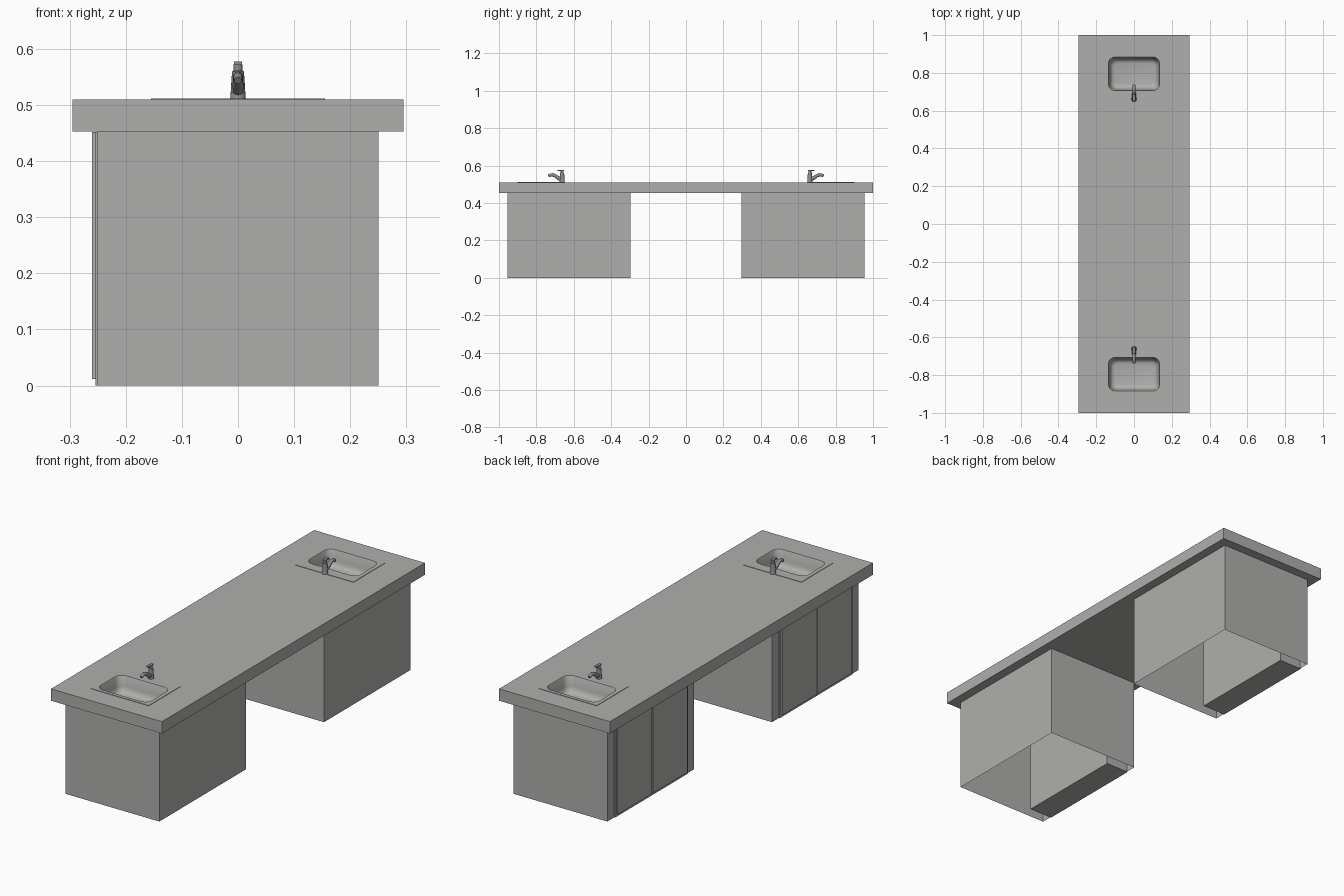
import bpy, bmesh, math
from mathutils import Matrix, Vector

if "Cube" in bpy.data.objects:
    bpy.data.objects.remove(bpy.data.objects["Cube"])


def material(name, v):
    m = bpy.data.materials.new(name)
    m.diffuse_color = (*v, 1)
    m.use_nodes = True
    m.node_tree.nodes["Principled BSDF"].inputs["Base Color"].default_value = m.diffuse_color
    return m


GREY = material("light_grey", (0.43, 0.43, 0.42))
STEEL = material("steel_grey", (0.43, 0.43, 0.42))
DARK = material("dark_tap_grey", (0.28, 0.28, 0.28))


def finish(bm, name, mat, turn=0, smooth=False, recalc=True):
    if recalc:
        bmesh.ops.recalc_face_normals(bm, faces=bm.faces)
    bm.transform(Matrix.Rotation(turn, 4, 'Z'))
    me = bpy.data.meshes.new(name)
    bm.to_mesh(me)
    bm.free()
    me.materials.append(mat)
    ob = bpy.data.objects.new(name, me)
    bpy.context.collection.objects.link(ob)
    if smooth:
        bpy.ops.object.select_all(action='DESELECT')
        ob.select_set(True)
        bpy.context.view_layer.objects.active = ob
        bpy.ops.object.shade_smooth_by_angle(angle=math.radians(40))
    return ob


def box(name, x0, x1, y0, y1, z0, z1, mat=GREY, turn=0, open_ends=False):
    bm = bmesh.new()
    bmesh.ops.create_cube(bm, size=1)
    for v in bm.verts:
        v.co = ((x0 + x1) / 2 + v.co.x * (x1 - x0),
                (y0 + y1) / 2 + v.co.y * (y1 - y0),
                (z0 + z1) / 2 + v.co.z * (z1 - z0))
    if open_ends:
        bm.normal_update()
        bmesh.ops.delete(bm, geom=[f for f in bm.faces if abs(f.normal.z) > 0.5],
                         context='FACES')
    return finish(bm, name, mat, turn, recalc=not open_ends)


def loft(rings, start=True, end=True):
    bm = bmesh.new()
    rows = [[bm.verts.new(p) for p in r] for r in rings]
    n = len(rows[0])
    for a, b in zip(rows, rows[1:]):
        for i in range(n):
            j = (i + 1) % n
            bm.faces.new((a[i], a[j], b[j], b[i]))
    if start:
        bm.faces.new(rows[0][::-1])
    if end:
        bm.faces.new(rows[-1])
    return bm


def rounded(hx, hy, r, z, cy, seg=6):
    pts = []
    for q, (sx, sy) in enumerate(((1, 1), (-1, 1), (-1, -1), (1, -1))):
        for k in range(seg + 1):
            a = math.pi / 2 * (q + k / seg)
            pts.append(Vector((sx * (hx - r) + r * math.cos(a),
                               cy + sy * (hy - r) + r * math.sin(a), z)))
    return pts


TOP = 0.51
CY = 0.795

# Worktop with two sink cut-outs
worktop = box("worktop", -0.295, 0.295, -1, 1, 0.453, TOP)
cutters = []
for turn in (0, math.pi):
    bm = loft([rounded(0.137, 0.09, 0.037, z, CY) for z in (0.3, 0.6)])
    c = finish(bm, "sink_cutter", GREY, turn)
    c.hide_render = True
    cutters.append(c)
    mod = worktop.modifiers.new("hole", 'BOOLEAN')
    mod.object = c
    mod.solver = 'EXACT'
bpy.context.view_layer.update()
cut = bpy.data.meshes.new_from_object(
    worktop.evaluated_get(bpy.context.evaluated_depsgraph_get()))
worktop.modifiers.clear()
worktop.data = cut
for c in cutters:
    bpy.data.objects.remove(c)

# Cabinets: open-bottomed shells with a shallow door unit on the -x side
for side, lo, hi in (("front", -0.955, -0.297), ("back", 0.297, 0.955)):
    box(side + "_cabinet", -0.25, 0.25, lo, hi, 0, 0.453, open_ends=True)
    a, b = lo + 0.052, hi - 0.052
    mid = (a + b) / 2
    box(side + "_door_frame", -0.254, -0.13, a, b, 0, 0.452)
    box(side + "_door_1", -0.26, -0.25, a + 0.012, mid - 0.003, 0.012, 0.452)
    box(side + "_door_2", -0.26, -0.25, mid + 0.003, b - 0.012, 0.012, 0.452)

for side, turn in (("back", 0), ("front", math.pi)):
    # Sink: thin rim plate running into a rounded basin
    rings = [rounded(0.155, 0.122, 0.002, TOP, 0.778),
             rounded(0.155, 0.122, 0.002, TOP + 0.002, 0.778)]
    for hx, hy, r, z in ((0.136, 0.089, 0.036, 0.002), (0.133, 0.086, 0.034, -0.003),
                         (0.128, 0.081, 0.033, -0.045), (0.124, 0.077, 0.032, -0.060),
                         (0.116, 0.069, 0.028, -0.070), (0.104, 0.057, 0.022, -0.074)):
        rings.append(rounded(hx, hy, r, TOP + z, CY))
    finish(loft(rings, start=False), side + "_sink", STEEL, turn, True, False)

    # Tap body
    rings = []
    for z, r in ((0.0, 0.0145), (0.004, 0.0135), (0.03, 0.012), (0.05, 0.0105),
                 (0.052, 0.008), (0.062, 0.008)):
        rings.append([(r * math.cos(t * math.pi / 8), 0.662 + r * math.sin(t * math.pi / 8),
                       TOP + z) for t in range(16)])
    finish(loft(rings), side + "_tap_body", DARK, turn, True)

    # Tap lever
    box(side + "_tap_lever", -0.007, 0.007, 0.651, 0.686, 0.571, 0.578, DARK, turn)

    # Curved spout
    path = [(0.662, 0.522, 0.010), (0.68, 0.532, 0.010), (0.698, 0.545, 0.009),
            (0.712, 0.551, 0.009), (0.727, 0.550, 0.008), (0.736, 0.544, 0.007)]
    rings = []
    for i, (y, z, r) in enumerate(path):
        p, q = path[max(i - 1, 0)], path[min(i + 1, len(path) - 1)]
        t = math.atan2(q[1] - p[1], q[0] - p[0])
        rings.append([(r * math.cos(k * math.pi / 6),
                       y - math.sin(t) * r * math.sin(k * math.pi / 6),
                       z + math.cos(t) * r * math.sin(k * math.pi / 6)) for k in range(12)])
    finish(loft(rings), side + "_tap_spout", DARK, turn, True)
